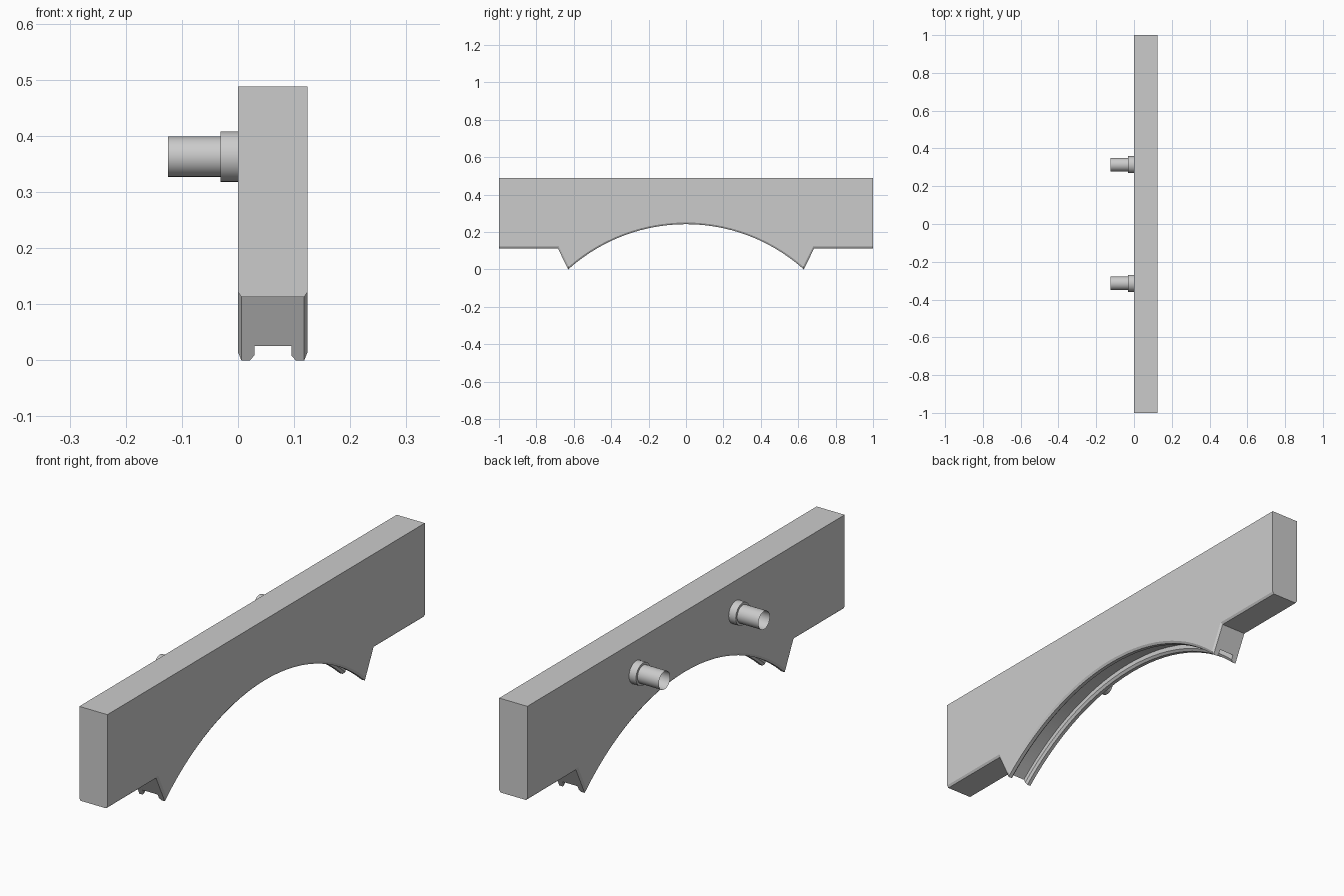
import bpy, bmesh, math

cube = bpy.data.objects.get("Cube")
if cube:
    bpy.data.objects.remove(cube, do_unlink=True)

grey = bpy.data.materials.new("plain grey")
grey.use_nodes = True
grey.diffuse_color = (0.6, 0.6, 0.6, 1)
grey.node_tree.nodes["Principled BSDF"].inputs["Base Color"].default_value = (0.6, 0.6, 0.6, 1)

TOP, LEDGE, TIP = 0.488, 0.113, 0.63
RISE = 0.242
RADIUS = (TIP ** 2 + RISE ** 2) / (2 * RISE)
CENTRE = RISE - RADIUS
SLOPE = 0.487
WIDTH = 0.124
SEGS = 28


def loft(name, rings, closed_ends):
    """Skin a list of equal-length closed rings into one object."""
    bm = bmesh.new()
    loops = [[bm.verts.new(p) for p in ring] for ring in rings]
    for a, b in zip(loops, loops[1:]):
        for i in range(len(a)):
            j = (i + 1) % len(a)
            bm.faces.new((a[i], a[j], b[j], b[i]))
    if closed_ends:
        bm.faces.new(loops[0])
        bm.faces.new(loops[-1])
        bmesh.ops.recalc_face_normals(bm, faces=bm.faces)
    mesh = bpy.data.meshes.new(name)
    bm.to_mesh(mesh)
    bm.free()
    mesh.materials.append(grey)
    obj = bpy.data.objects.new(name, mesh)
    bpy.context.collection.objects.link(obj)
    bpy.ops.object.select_all(action="DESELECT")
    obj.select_set(True)
    bpy.context.view_layer.objects.active = obj
    bpy.ops.object.shade_smooth_by_angle(angle=math.radians(25))
    return obj


def outline(x, arch_inset, edge_inset):
    """Side outline at x, with the arch and the lower edges pulled inward."""
    r = RADIUS + arch_inset
    foot = TIP - edge_inset * math.hypot(1, SLOPE)
    # Where the slanted foot line meets the arch circle
    a, b = 1 + SLOPE ** 2, SLOPE * foot - CENTRE
    c = foot ** 2 + CENTRE ** 2 - r ** 2
    z = (-b + math.sqrt(b * b - a * c)) / a
    half = math.atan2(foot + SLOPE * z, z - CENTRE)
    arch = []
    for i in range(SEGS + 1):
        t = half * (2 * i / SEGS - 1)
        arch.append((x, r * math.sin(t), CENTRE + r * math.cos(t)))
    ledge = LEDGE + edge_inset
    corner = foot + SLOPE * ledge
    return ([(x, -1, TOP), (x, -1, ledge), (x, -corner, ledge)] + arch
            + [(x, corner, ledge), (x, 1, ledge), (x, 1, TOP)])


# Beam with chamfered lower edges and a grooved arch: (x, arch inset, edge inset)
half_layers = [(0, 0.009, 0.009), (0.006, 0, 0), (0.021, 0, 0),
               (0.029, 0.009, 0), (0.029, 0.027, 0)]
layers = half_layers + [(WIDTH - x, a, e) for x, a, e in reversed(half_layers)]
loft("arched_beam", [outline(*layer) for layer in layers], True)

# Stepped hollow pins on the side
steps = [(0, 0.045), (-0.031, 0.045), (-0.031, 0.036), (-0.125, 0.036)]
for name, y in (("front_pin", -0.314), ("back_pin", 0.314)):
    rings = []
    for x, r in steps:
        angles = [math.tau * i / 32 for i in range(32)]
        rings.append([(x, y + r * math.cos(t), 0.363 + r * math.sin(t)) for t in angles])
    loft(name, rings, False)
